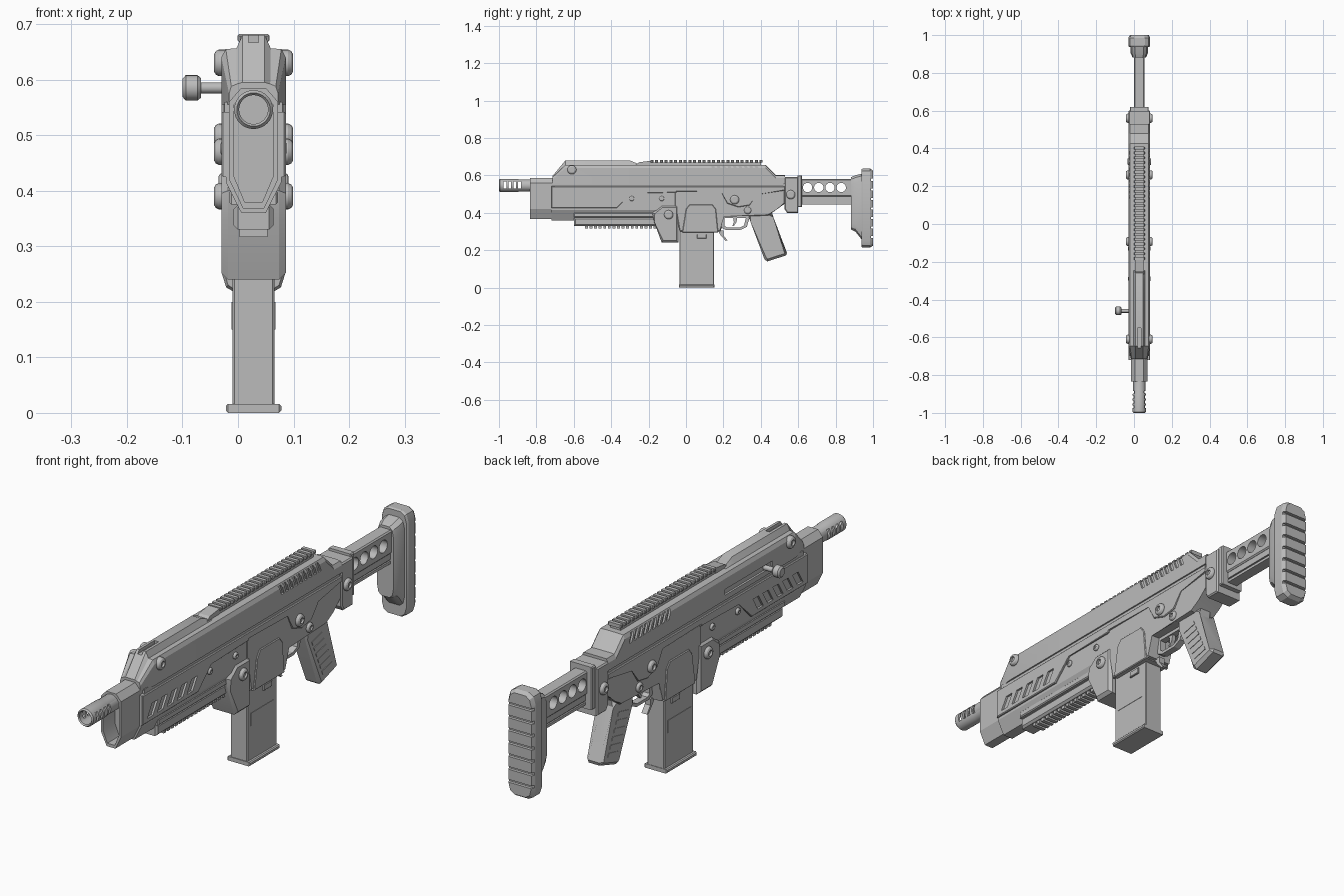
import bpy, bmesh, math
from mathutils import Vector, Matrix

if "Cube" in bpy.data.objects:
    bpy.data.objects.remove(bpy.data.objects["Cube"])

CENTRE_X = 0.028
GREY = (0.5, 0.5, 0.5, 1)
mat = bpy.data.materials.new("plain grey")
mat.use_nodes = True
mat.diffuse_color = GREY
mat.node_tree.nodes["Principled BSDF"].inputs["Base Color"].default_value = GREY
parts = []


def add(name, bm):
    bmesh.ops.remove_doubles(bm, verts=bm.verts, dist=1e-5)
    bmesh.ops.recalc_face_normals(bm, faces=bm.faces)
    me = bpy.data.meshes.new(name)
    bm.to_mesh(me)
    bm.free()
    me.materials.append(mat)
    ob = bpy.data.objects.new(name, me)
    bpy.context.scene.collection.objects.link(ob)
    parts.append(ob)
    return ob


def rect(y0, y1, z0, z1, lean=0):
    return [(y0, z0), (y1, z0), (y1 + lean, z1), (y0 + lean, z1)]


def prism(name, outlines, spans, rim=0):
    """Side outlines (y, z) extruded across x; a plain number means a symmetric half width."""
    if not isinstance(spans, list):
        spans = [(-spans, spans)]
    bm = bmesh.new()
    for a, b in spans:
        for pts in outlines:
            ends = [[bm.verts.new((x, y, z)) for y, z in pts] for x in (a, b)]
            for ring in ends:
                bm.faces.new(ring)
            for i in range(len(pts)):
                j = (i + 1) % len(pts)
                bm.faces.new((ends[0][i], ends[0][j], ends[1][j], ends[1][i]))
    if rim:
        edges = [e for e in bm.edges if abs(e.verts[0].co.x - e.verts[1].co.x) < 1e-6]
        bmesh.ops.bevel(bm, geom=edges, offset=rim, segments=1, affect='EDGES')
    return add(name, bm)


def loft(name, sections):
    """Mirrored half sections (x, z) joined along y."""
    bm = bmesh.new()
    rings = []
    for y, half in sections:
        pts = half + [(-x, z) for x, z in reversed(half)]
        rings.append([bm.verts.new((x, y, z)) for x, z in pts])
    bm.faces.new(rings[0])
    bm.faces.new(rings[-1])
    for r, s in zip(rings, rings[1:]):
        for i in range(len(r)):
            j = (i + 1) % len(r)
            bm.faces.new((r[i], r[j], s[j], s[i]))
    return add(name, bm)


def lathe(name, profile, loc, axis, segs=24):
    """Profile (radius, distance) turned about an axis."""
    bm = bmesh.new()
    rot = Vector((0, 0, 1)).rotation_difference(Vector(axis)).to_matrix().to_4x4()
    rings = [[bm.verts.new((r * math.cos(t), r * math.sin(t), h))
              for t in (2 * math.pi * k / segs for k in range(segs))] for r, h in profile]
    for r, s in zip(rings, rings[1:]):
        for i in range(segs):
            j = (i + 1) % segs
            bm.faces.new((r[i], r[j], s[j], s[i]))
    bmesh.ops.transform(bm, matrix=Matrix.Translation(loc) @ rot, verts=bm.verts)
    bmesh.ops.remove_doubles(bm, verts=bm.verts, dist=1e-5)
    return add(name, bm)


def cut(target, cutter):
    cutter.hide_render = True
    mod = target.modifiers.new("cut", 'BOOLEAN')
    mod.operation, mod.solver, mod.object = 'DIFFERENCE', 'EXACT', cutter
    dg = bpy.context.evaluated_depsgraph_get()
    target.data = bpy.data.meshes.new_from_object(target.evaluated_get(dg))
    target.modifiers.clear()
    parts.remove(cutter)
    bpy.data.objects.remove(cutter)


# Upper receiver with raised front hump and side vents
nose = [(.044, .555), (.044, .575), (.04, .588), (.03, .592), (.02, .595)]
hump = [(.058, .555), (.058, .64), (.05, .655), (.031, .656), (.02, .68)]
flat = [(.058, .555), (.058, .64), (.05, .655), (.031, .656), (.02, .656)]
tail = [(.058, .555), (.058, .585), (.05, .6), (.03, .601), (.02, .601)]
upper = loft("upper_receiver", [(-.715, nose), (-.645, hump), (-.3, hump), (-.245, flat),
                                (.425, flat), (.48, tail), (.53, tail)])
vents = [rect(.15 + .029 * i, .166 + .029 * i, .612, .65, -.015) for i in range(9)]
cut(upper, prism("vent_cutter", vents, [(-.08, -.05), (.05, .08)]))
cut(upper, prism("handle_slot_cutter", [rect(-.5, -.2, .575, .598)], [(-.08, -.05)]))
cut(upper, prism("sight_notch_cutter", [rect(-.7, -.55, .667, .7)], .009))
prism("seam_core", [rect(-.7, .52, .53, .56)], .052)

# Top and bottom accessory rails
prism("top_rail_base", [rect(-.19, .4, .65, .67)], .022)
prism("top_rail_teeth", [rect(-.19 + .0254 * i, -.175 + .0254 * i, .668, .682) for i in range(24)], .029, .003)
prism("top_rail_nose", [[(-.27, .655), (-.19, .655), (-.19, .678), (-.25, .67)]], .024)
prism("bottom_rail_base", [rect(-.6, -.14, .33, .375)], .036, .008)
prism("bottom_rail_teeth", [rect(-.54 + .0245 * i, -.525 + .0245 * i, .317, .335) for i in range(16)], .025)

# Handguard with open front frame
octagon = [(.019, .368), (.044, .42), (.044, .56), (.022, .585)]
inner = [(.016, .38), (.035, .425), (.035, .555), (.018, .572)]
frame = loft("handguard_front", [(-.835, octagon), (-.7, octagon)])
cut(frame, loft("frame_cutter", [(-.9, inner), (-.76, inner)]))
core = [(.022, .36), (.05, .415), (.05, .54)]
loft("handguard_core", [(-.72, core), (-.05, core)])
panel = prism("handguard_side_panel", [[(-.72, .542), (-.72, .425), (-.37, .425), (-.29, .508),
                                        (-.05, .508), (-.05, .542)]], .058, .003)
cut(panel, prism("slot_cutter", [rect(-.69 + .062 * i, -.655 + .062 * i, .442, .492, .03)
                                 for i in range(5)], .1))
prism("lower_side_strip", [rect(-.6, -.16, .375, .40)], .044, .004)
prism("guard_block", [[(-.17, .35), (-.13, .24), (-.04, .24), (-.04, .44), (-.13, .44), (-.18, .4)]],
      .058, .012)

# Barrel with muzzle slots
barrel = lathe("barrel", [(0, .17), (.026, .17), (.026, .005), (.03, 0), (.035, .006), (.035, .1),
                          (.033, .105), (.033, .3), (0, .3)], (0, -1, .546), (0, 1, 0), 32)
muzzle = [rect(-.975 + .026 * i, -.961 + .026 * i, .53, .566) for i in range(4)]
cut(barrel, prism("muzzle_cutter", muzzle, .08))

# Lower receiver, magazine well and magazine
prism("lower_receiver", [[(-.06, .542), (-.06, .44), (-.035, .3), (.185, .3), (.2, .385), (.44, .385),
                          (.48, .42), (.53, .45), (.53, .542)]], .053, .005)
prism("upper_side_plate", [[(-.065, .515), (.19, .515), (.22, .45), (.28, .43), (.34, .44),
                            (.38, .5), (.53, .52), (.53, .542), (-.065, .542)]], .058, .003)
prism("magazine_well_relief", [[(-.02, .295), (0, .42), (.02, .445), (.14, .445), (.16, .42),
                                (.172, .295)]], .057, .003)
prism("magazine", [rect(-.035, .15, .012, .32)], .038, .004)
prism("magazine_ribs", [rect(-.015, .13, .15, .2)], .0395)
prism("magazine_base", [rect(-.038, .152, 0, .016)], .05, .004)
prism("magazine_catch", [rect(.06, .11, .262, .285)], .045, .002)
prism("magazine_release", [[(.17, .305), (.2, .305), (.2, .28), (.222, .252), (.212, .25), (.185, .28)]], .012)

# Trigger guard, trigger and grip
guard = prism("trigger_guard", [[(.19, .39), (.19, .32), (.215, .308), (.29, .308), (.325, .325),
                                 (.345, .39)]], .014)
cut(guard, prism("guard_cutter", [[(.207, .372), (.207, .33), (.22, .32), (.285, .32), (.31, .332),
                                   (.32, .372)]], .05))
prism("trigger", [[(.25, .385), (.275, .385), (.27, .35), (.255, .328), (.248, .33), (.256, .35)]], .008)
prism("pistol_grip", [[(.33, .4), (.345, .35), (.42, .15), (.435, .14), (.535, .172), (.54, .185),
                       (.455, .375), (.46, .4)]], .036, .012)
ribs = [[(.375 + .0125 * i, .32 - .028 * i), (.44 + .0125 * i, .335 - .028 * i),
         (.434 + .0125 * i, .35 - .028 * i), (.369 + .0125 * i, .335 - .028 * i)] for i in range(6)]
prism("grip_texture", ribs, .038)

# Rear block and stock arm
prism("rear_block", [[(.527, .59), (.527, .42), (.54, .4), (.6, .4), (.6, .59)]], .058, .005)
prism("rear_collar", [rect(.595, .62, .43, .6)], .05, .004)
arm = prism("stock_arm", [rect(.61, .92, .487, .58)], .028, .005)
holes = [[(.65 + .06 * i + .025 * math.cos(t), .535 + .025 * math.sin(t))
          for t in (math.pi * k / 12 for k in range(24))] for i in range(4)]
cut(arm, prism("hole_cutter", holes, .1))
prism("stock_lower_rail", [rect(.61, .92, .462, .49), rect(.61, .92, .445, .456)], .022)
prism("stock_lower_web", [rect(.61, .92, .447, .488)], .016)


# Butt plate with grooved pad
def pad(w, low, high):
    return [(w * .5, low), (w * .85, low + .012), (w, low + .04),
            (w, high - .04), (w * .85, high - .012), (w * .5, high)]


loft("butt_bracket", [(.882, pad(.036, .31, .59)), (.905, pad(.046, .3, .6)), (.945, pad(.046, .25, .61))])
butt = loft("butt_pad", [(.937, pad(.054, .218, .632)), (.945, pad(.058, .214, .636)),
                         (.985, pad(.058, .214, .636)), (1, pad(.05, .224, .626))])
cut(butt, prism("groove_cutter", [rect(.988, 1.1, .265 + .051 * i, .276 + .051 * i) for i in range(7)], .1))

# Domed bolts and small pins on both sides
bolt = [(.024, -.01), (.024, .006), (.021, .012), (.016, .015), (.011, .015), (.011, .007), (0, .007)]
for side in (-1, 1):
    for n, (y, z, s) in enumerate([(-.61, .63, 1), (-.093, .39, 1), (.26, .47, 1), (.56, .497, 1),
                                   (.33, .413, .8), (-.29, .476, .55), (-.13, .476, .55)]):
        base = .056 if s == 1 else .051
        lathe(f"bolt_{n}_{'left' if side > 0 else 'right'}", [(r * s, h * s) for r, h in bolt],
              (side * base, y, z), (side, 0, 0), 20)

# Charging handle
lathe("charging_handle", [(0, 0), (.01, 0), (.01, .045), (.018, .045), (.023, .051), (.023, .072),
                          (.016, .078), (0, .078)], (-.05, -.46, .585), (-1, 0, 0))

# Centre everything and smooth the round parts
bpy.ops.object.select_all(action='DESELECT')
for ob in parts:
    ob.data.transform(Matrix.Translation((CENTRE_X, 0, 0)))
    ob.select_set(True)
bpy.context.view_layer.objects.active = parts[0]
bpy.ops.object.shade_smooth_by_angle(angle=math.radians(25))
